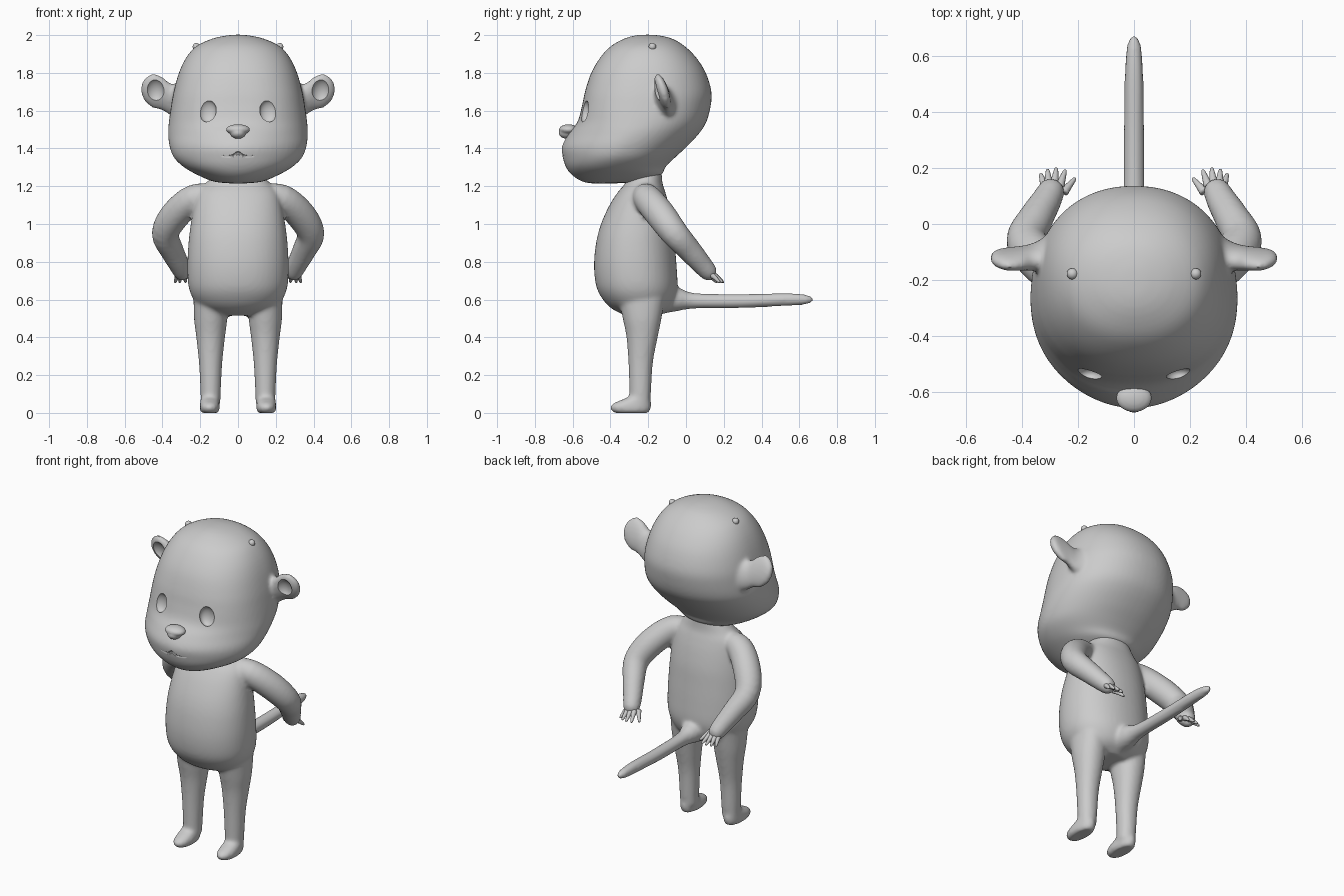
import bpy, bmesh, math
from mathutils import Vector, Matrix


def refine(rows, n=4):
    """Catmull-Rom interpolation of rows of numbers."""
    v = [Vector(r) for r in rows]
    out = []
    for i in range(len(v) - 1):
        a, b, c, d = v[max(i - 1, 0)], v[i], v[i + 1], v[min(i + 2, len(v) - 1)]
        for k in range(n):
            t = k / n
            out.append(0.5 * (2 * b + (c - a) * t + (2 * a - 5 * b + 4 * c - d) * t * t
                              + (3 * b - a - 3 * c + d) * t ** 3))
    return out + [v[-1]]


def loft(bm, rings):
    loops = [[bm.verts.new(p) for p in ring] for ring in rings]
    n = len(loops[0])
    for a, b in zip(loops, loops[1:]):
        for i in range(n):
            bm.faces.new((a[i], a[(i + 1) % n], b[(i + 1) % n], b[i]))
    bm.faces.new(loops[0])
    bm.faces.new(loops[-1])


def powered(v, n):
    return math.copysign(abs(v) ** (2 / n), v)


def stack(bm, rows, cx=0.0, seg=48):
    """Horizontal sections: z, half width, front y, back y, front squareness."""
    rings = []
    for z, hw, yf, yb, nf in refine(rows):
        yc, h, ring = (yf + yb) / 2, abs(yb - yf) / 2, []
        for i in range(seg):
            t = math.tau * (i + 0.5) / seg
            n = nf if math.sin(t) < 0 else 2.15
            ring.append(Vector((cx + hw * powered(math.cos(t), n),
                                yc + h * powered(math.sin(t), n), z)))
        rings.append(ring)
    loft(bm, rings)


def tube(bm, pts, seg=20):
    """Round tube along x, y, z, radius points."""
    rows = refine(pts)
    rings = []
    for i, r in enumerate(rows):
        tan = (rows[min(i + 1, len(rows) - 1)] - rows[max(i - 1, 0)]).to_3d()
        q = tan.to_track_quat('Z', 'Y')
        rings.append([Vector(r[:3]) + q @ Vector((math.cos(math.tau * k / seg),
                      math.sin(math.tau * k / seg), 0)) * max(r[3], 0.002) for k in range(seg)])
    loft(bm, rings)


def ball(bm, pos, size, tilt=0.0):
    m = (Matrix.Translation(pos) @ Matrix.Rotation(tilt, 4, 'X')
         @ Matrix.Diagonal((*size, 1)))
    bmesh.ops.create_uvsphere(bm, u_segments=32, v_segments=20, radius=1, matrix=m)


def finish(name, bm, voxel=0.0, smooth=0):
    bmesh.ops.recalc_face_normals(bm, faces=bm.faces[:])
    for f in bm.faces:
        f.smooth = True
    me = bpy.data.meshes.new(name)
    bm.to_mesh(me)
    bm.free()
    ob = bpy.data.objects.new(name, me)
    bpy.context.collection.objects.link(ob)
    if voxel:
        r = ob.modifiers.new("Blend", 'REMESH')
        r.mode, r.voxel_size, r.use_smooth_shade = 'VOXEL', voxel, True
        s = ob.modifiers.new("Soften", 'SMOOTH')
        s.factor, s.iterations = 0.5, smooth
    return ob


# Body: torso, legs, feet, arms and tail blended together
bm = bmesh.new()
stack(bm, [(0.515, 0.10, -0.32, -0.14, 2), (0.55, 0.19, -0.39, -0.09, 2.1),
           (0.60, 0.235, -0.44, -0.06, 2.2), (0.67, 0.262, -0.475, -0.045, 2.2),
           (0.78, 0.268, -0.487, -0.05, 2.2), (0.90, 0.262, -0.476, -0.06, 2.2),
           (1.00, 0.25, -0.45, -0.07, 2.2), (1.10, 0.232, -0.405, -0.09, 2.2),
           (1.17, 0.21, -0.36, -0.11, 2.2), (1.22, 0.165, -0.32, -0.125, 2.1),
           (1.30, 0.10, -0.30, -0.13, 2)])
tube(bm, [(0, -0.14, 0.61, 0.09), (0, -0.04, 0.60, 0.062), (0, 0.05, 0.593, 0.041),
          (0, 0.30, 0.592, 0.037), (0, 0.52, 0.60, 0.034), (0, 0.62, 0.60, 0.028),
          (0, 0.66, 0.60, 0.018), (0, 0.675, 0.60, 0.004)])
for s in (1, -1):
    stack(bm, [(0.05, 0.052, -0.30, -0.19, 2), (0.12, 0.054, -0.30, -0.185, 2),
               (0.27, 0.062, -0.305, -0.175, 2), (0.40, 0.076, -0.315, -0.15, 2),
               (0.50, 0.088, -0.335, -0.13, 2), (0.62, 0.09, -0.36, -0.11, 2)], s * 0.145)
    stack(bm, [(0.0, 0.042, -0.375, -0.20, 2.2), (0.012, 0.05, -0.395, -0.19, 2.2),
               (0.035, 0.053, -0.40, -0.185, 2.2), (0.055, 0.05, -0.375, -0.185, 2.1),
               (0.085, 0.046, -0.30, -0.19, 2)], s * 0.15)
    tube(bm, [(s * 0.12, -0.22, 1.15, 0.06), (s * 0.23, -0.205, 1.135, 0.076),
              (s * 0.33, -0.135, 1.05, 0.08), (s * 0.385, -0.06, 0.95, 0.073),
              (s * 0.35, 0.02, 0.86, 0.063), (s * 0.315, 0.08, 0.79, 0.055),
              (s * 0.292, 0.125, 0.74, 0.046), (s * 0.282, 0.145, 0.722, 0.025)])
finish("body", bm, 0.011, 6)

# Fingers and thumbs
bm = bmesh.new()
for s in (1, -1):
    for bx, by, tx, ty in ((0.25, 0.115, 0.213, 0.160), (0.265, 0.135, 0.247, 0.188),
                           (0.285, 0.14, 0.278, 0.195), (0.305, 0.14, 0.308, 0.19),
                           (0.318, 0.13, 0.332, 0.175)):
        tube(bm, [(s * bx, by, 0.735, 0.017), (s * (bx + tx) / 2, (by + ty) / 2, 0.716, 0.012),
                  (s * tx, ty, 0.694, 0.007), (s * tx, ty + 0.003, 0.689, 0.002)], 12)
finish("fingers", bm)

# Head with ears
bm = bmesh.new()
stack(bm, [(1.215, 0.04, -0.50, -0.38, 2), (1.225, 0.13, -0.55, -0.22, 2),
           (1.26, 0.215, -0.605, -0.13, 2), (1.30, 0.285, -0.635, -0.11, 1.95),
           (1.35, 0.338, -0.652, -0.06, 1.85), (1.41, 0.362, -0.657, 0.005, 1.85),
           (1.48, 0.37, -0.62, 0.07, 1.95), (1.54, 0.366, -0.575, 0.108, 2.25),
           (1.62, 0.355, -0.552, 0.13, 2.4), (1.70, 0.341, -0.535, 0.135, 2.4),
           (1.80, 0.313, -0.502, 0.105, 2.3), (1.88, 0.275, -0.455, 0.055, 2.2),
           (1.94, 0.222, -0.40, -0.005, 2.1), (1.98, 0.14, -0.33, -0.07, 2),
           (1.998, 0.06, -0.27, -0.14, 2), (2.002, 0.015, -0.22, -0.19, 2)], seg=64)
lean = math.radians(18)
for s in (1, -1):
    rings = []
    # ear sections: x, y, z, half height, half thickness
    for x, y, z, h, w in refine([(0.27, -0.09, 1.65, 0.10, 0.07), (0.35, -0.115, 1.657, 0.088, 0.046),
                                 (0.40, -0.122, 1.69, 0.092, 0.036), (0.45, -0.125, 1.705, 0.095, 0.032),
                                 (0.49, -0.123, 1.71, 0.068, 0.026), (0.508, -0.122, 1.712, 0.035, 0.015),
                                 (0.514, -0.122, 1.712, 0.008, 0.005)]):
        ring = []
        for k in range(28):
            t = math.tau * k / 28
            a, b = w * math.cos(t), h * math.sin(t)
            ring.append(Vector((s * x, y + a * math.cos(lean) - b * math.sin(lean),
                                z + b * math.cos(lean) + a * math.sin(lean))))
        rings.append(ring)
    loft(bm, rings)
head = finish("head", bm, 0.011, 6)

# Carve eye sockets, ear hollows and mouth line
bm = bmesh.new()
for s in (1, -1):
    ball(bm, (s * 0.16, -0.537, 1.597), (0.047, 0.033, 0.06))
    ball(bm, (s * 0.44, -0.181, 1.705), (0.052, 0.046, 0.07), lean)
tube(bm, [(-0.11, -0.642, 1.365, 0.006), (-0.06, -0.654, 1.357, 0.009), (-0.025, -0.658, 1.362, 0.009),
          (0, -0.659, 1.376, 0.009), (0.025, -0.658, 1.362, 0.009), (0.06, -0.654, 1.357, 0.009),
          (0.11, -0.642, 1.365, 0.006)], 10)
cutter = finish("carving_cutter", bm)
cutter.hide_render = True
cut = head.modifiers.new("Carve", 'BOOLEAN')
cut.operation, cut.object, cut.solver = 'DIFFERENCE', cutter, 'EXACT'
bpy.context.view_layer.update()
carved = bpy.data.meshes.new_from_object(head.evaluated_get(bpy.context.evaluated_depsgraph_get()))
head.modifiers.clear()
head.data = carved
bpy.data.objects.remove(cutter)
bpy.ops.object.select_all(action='DESELECT')
head.select_set(True)
bpy.context.view_layer.objects.active = head
bpy.ops.object.shade_smooth_by_angle(angle=math.radians(35))

# Nose: wide top, narrower below
bm = bmesh.new()
ball(bm, (0, -0.622, 1.50), (0.064, 0.05, 0.028))
ball(bm, (0, -0.63, 1.483), (0.042, 0.044, 0.032))
finish("nose", bm, 0.006, 4)

# Small knobs on the crown
bm = bmesh.new()
for s in (1, -1):
    ball(bm, (s * 0.22, -0.178, 1.938), (0.02, 0.02, 0.02))
finish("crown_knobs", bm)
